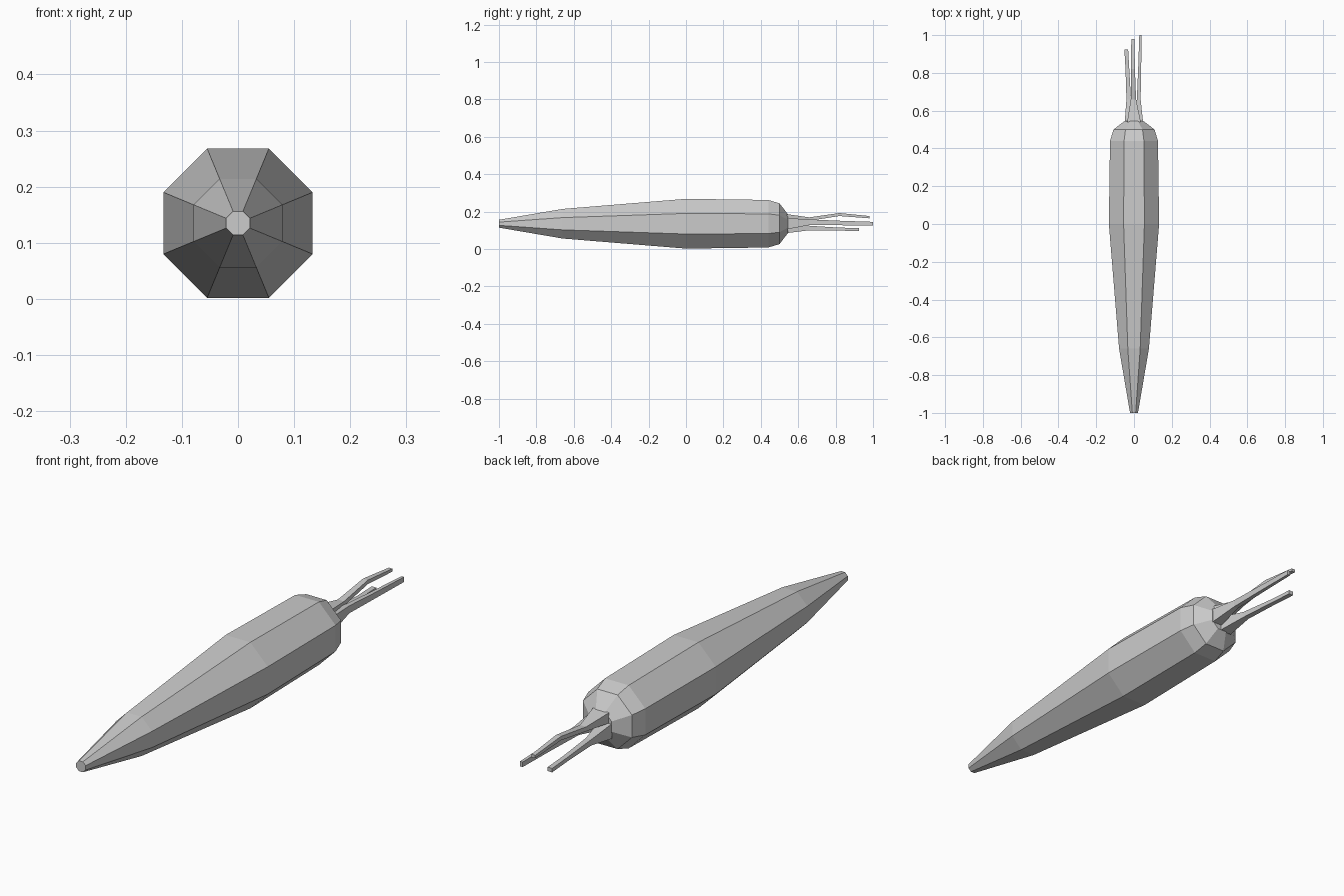
import bpy, bmesh, math

cube = bpy.data.objects.get("Cube")
if cube:
    bpy.data.objects.remove(cube, do_unlink=True)

grey = bpy.data.materials.new("plain grey")
grey.use_nodes = True
grey.diffuse_color = (0.6, 0.6, 0.6, 1)
grey.node_tree.nodes["Principled BSDF"].inputs["Base Color"].default_value = (0.6, 0.6, 0.6, 1)


def loft(name, rings):
    """Skin a closed tube through rings of points, with flat caps."""
    bm = bmesh.new()
    loops = [[bm.verts.new(p) for p in ring] for ring in rings]
    n = len(loops[0])
    for a, b in zip(loops, loops[1:]):
        for i in range(n):
            j = (i + 1) % n
            bm.faces.new((a[i], a[j], b[j], b[i]))
    bm.faces.new(loops[0])
    bm.faces.new(loops[-1])
    bmesh.ops.recalc_face_normals(bm, faces=bm.faces)
    mesh = bpy.data.meshes.new(name)
    bm.to_mesh(mesh)
    bm.free()
    mesh.materials.append(grey)
    obj = bpy.data.objects.new(name, mesh)
    bpy.context.collection.objects.link(obj)


def octagon(y, apothem, z):
    r = apothem / math.cos(math.pi / 8)
    angles = [math.pi / 8 + i * math.pi / 4 for i in range(8)]
    return [(r * math.cos(a), y, z + r * math.sin(a)) for a in angles]


def rectangle(x, y, z, hx, hz):
    return [(x + sx * hx, y, z + sz * hz) for sx, sz in ((-1, -1), (1, -1), (1, 1), (-1, 1))]


# Tapered root: distance along y and half width
Z = 0.135
profile = [(-1, 0.021), (-0.66, 0.079), (0, 0.133), (0.44, 0.127), (0.5, 0.109), (0.545, 0.05)]
loft("root", [octagon(y, w, Z) for y, w in profile])

# Leaf stalks: centre x, y, z and half width, half height
stalks = {
    "upper_stalk": [(0, 0.54, 0.165, 0.036, 0.021), (-0.003, 0.66, 0.16, 0.014, 0.009),
                    (-0.006, 0.82, 0.184, 0.011, 0.008), (-0.006, 0.98, 0.17, 0.008, 0.006)],
    "left_stalk": [(0.025, 0.54, 0.135, 0.023, 0.03), (0.025, 0.66, 0.143, 0.01, 0.015),
                   (0.03, 0.82, 0.139, 0.008, 0.012), (0.034, 1.0, 0.135, 0.006, 0.01)],
    "right_stalk": [(-0.022, 0.54, 0.115, 0.027, 0.03), (-0.028, 0.66, 0.112, 0.012, 0.012),
                    (-0.035, 0.82, 0.106, 0.01, 0.008), (-0.041, 0.925, 0.104, 0.01, 0.008)],
}
for name, path in stalks.items():
    loft(name, [rectangle(*p) for p in path])
